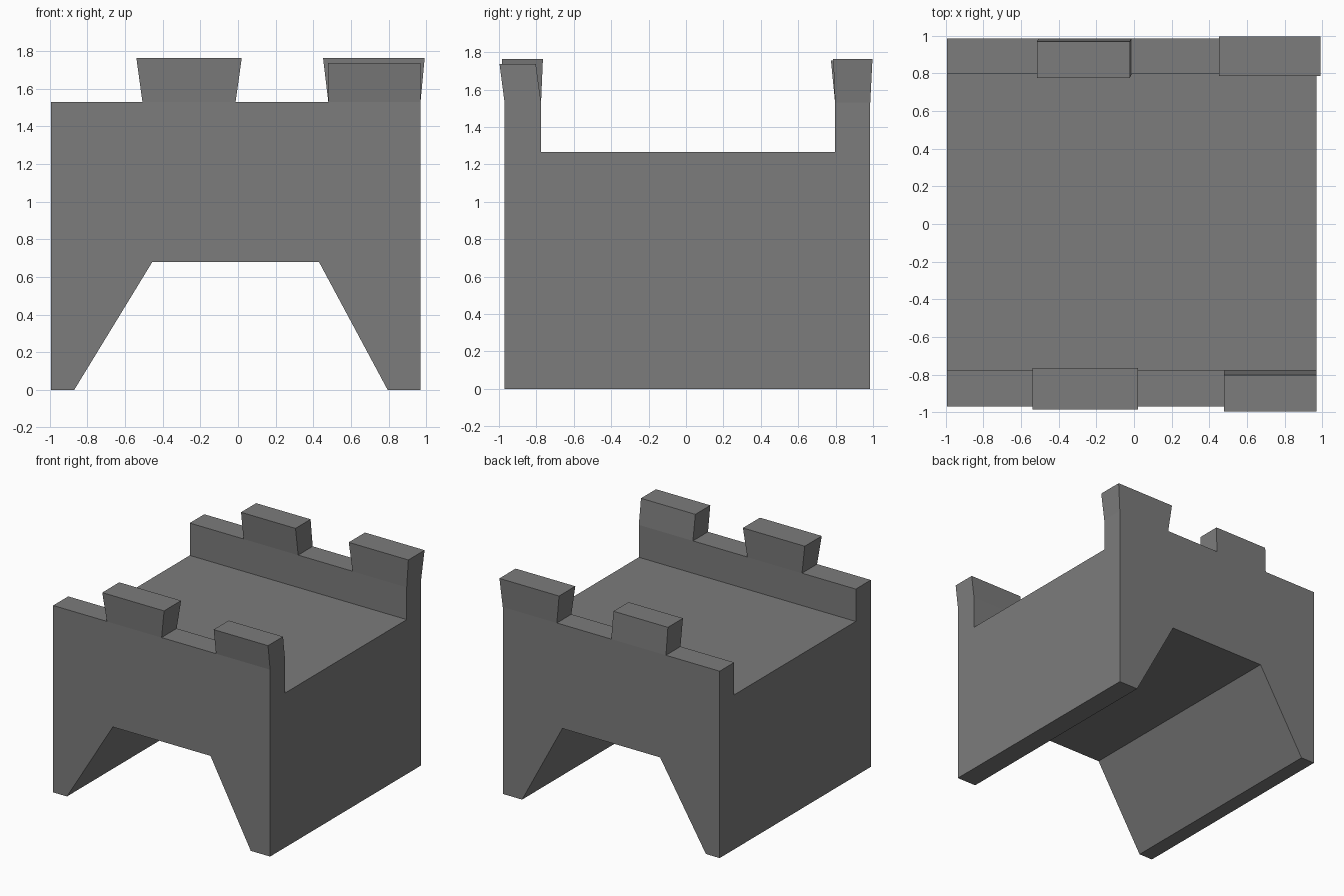
import bpy, bmesh

if "Cube" in bpy.data.objects:
    bpy.data.objects.remove(bpy.data.objects["Cube"])

stone = bpy.data.materials.new("grey stone")
stone.diffuse_color = (0.2, 0.2, 0.2, 1)
stone.use_nodes = True
stone.node_tree.nodes["Principled BSDF"].inputs["Base Color"].default_value = stone.diffuse_color


def make_object(name, bm):
    bmesh.ops.recalc_face_normals(bm, faces=bm.faces)
    mesh = bpy.data.meshes.new(name)
    bm.to_mesh(mesh)
    bm.free()
    mesh.materials.append(stone)
    obj = bpy.data.objects.new(name, mesh)
    bpy.context.collection.objects.link(obj)
    return obj


def extrude_profile(name, profile, y0, y1):
    """Closed x-z profile swept along y."""
    bm = bmesh.new()
    face = bm.faces.new([bm.verts.new((x, y0, z)) for x, z in profile])
    ext = bmesh.ops.extrude_face_region(bm, geom=[face])
    moved = [g for g in ext["geom"] if isinstance(g, bmesh.types.BMVert)]
    bmesh.ops.translate(bm, vec=(0, y1 - y0, 0), verts=moved)
    if not face.is_valid or len(bm.faces) < len(profile) + 2:
        bm.faces.new([v for v in bm.verts if abs(v.co.y - y0) < 1e-5])
    return make_object(name, bm)


def merlon(name, base, top, z0, z1):
    """Tapered block; base and top are (x0, x1, y0, y1)."""
    bm = bmesh.new()
    bmesh.ops.create_cube(bm, size=2)
    for v in bm.verts:
        up = v.co.z > 0
        r = top if up else base
        v.co = (r[v.co.x > 0], r[2 + (v.co.y > 0)], z1 if up else z0)
    return make_object(name, bm)


# Bridge body with a trapezoid archway
L, R, F, B = -0.995, 0.97, -0.97, 0.985
WALL, DECK = 1.53, 1.265
body = extrude_profile("bridge_body", [
    (L, 0), (-0.87, 0), (-0.455, 0.68), (0.43, 0.68),
    (0.795, 0), (R, 0), (R, WALL), (L, WALL)], F, B)

# Sunken walkway between the two parapets
cutter = extrude_profile("walkway_cutter", [
    (-1.5, DECK), (1.5, DECK), (1.5, 2), (-1.5, 2)], -0.775, 0.797)
cutter.hide_render = True
mod = body.modifiers.new("walkway", 'BOOLEAN')
mod.operation = 'DIFFERENCE'
mod.solver = 'EXACT'
mod.object = cutter
bpy.context.view_layer.objects.active = body
bpy.ops.object.modifier_apply(modifier=mod.name)
bpy.data.objects.remove(cutter)

# Uneven merlons on the parapets
mid, end = (-0.508, -0.013), (0.48, R)
front, back = (F, -0.775), (0.797, B)
merlon("front_middle_merlon", mid + front, (-0.54, 0.02, -0.985, -0.765), WALL, 1.763)
merlon("front_end_merlon", end + front, (0.478, 0.97, -0.997, -0.803), WALL, 1.737)
merlon("back_middle_merlon", mid + back, (-0.515, -0.022, 0.775, 0.97), WALL, 1.755)
merlon("back_end_merlon", end + back, (0.452, 0.992, 0.787, 0.997), WALL, 1.763)
